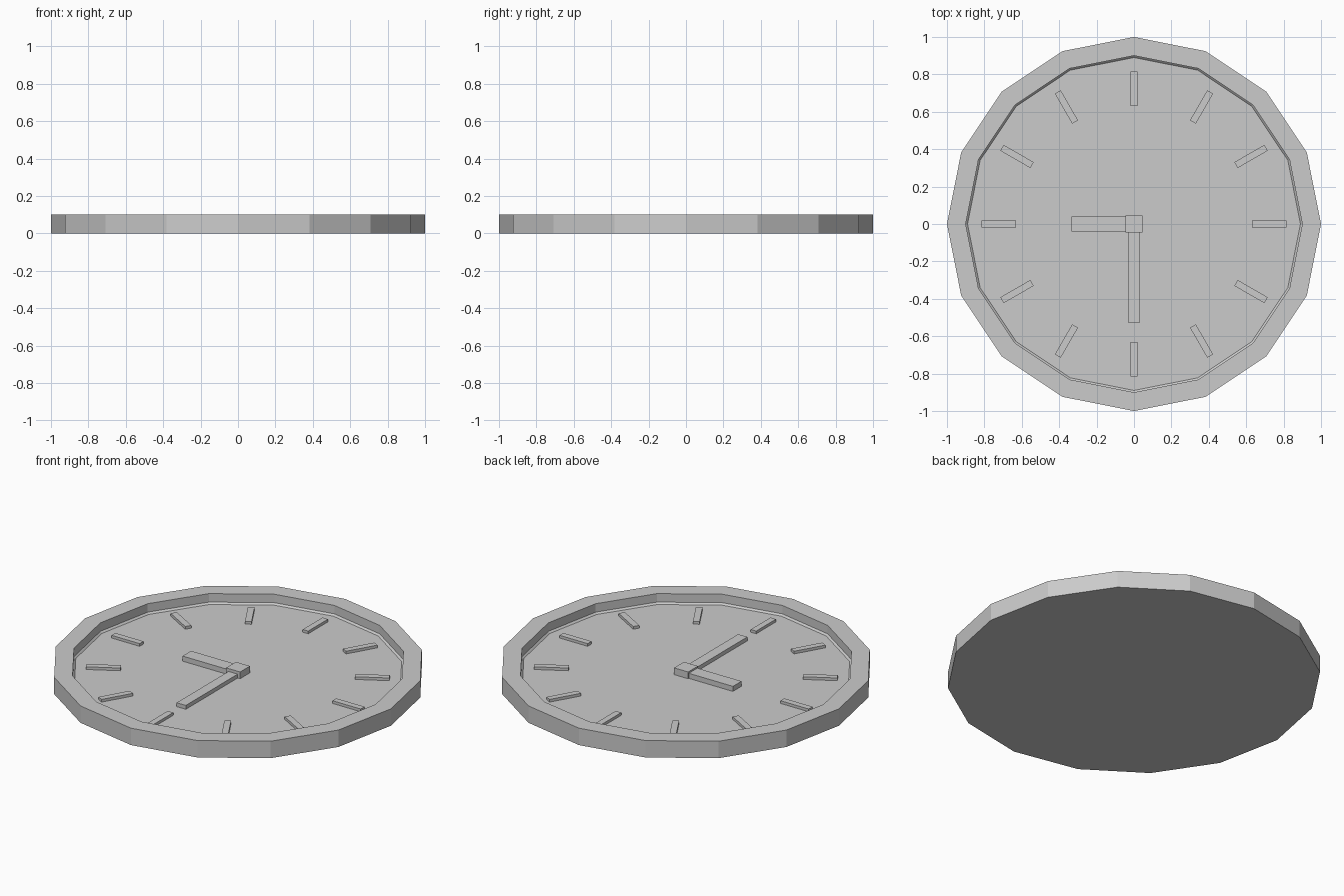
import bpy, bmesh
from math import cos, sin, pi
from mathutils import Matrix

if "Cube" in bpy.data.objects:
    bpy.data.objects.remove(bpy.data.objects["Cube"])

FLOOR = 0.04


def add_object(name, bm):
    bmesh.ops.recalc_face_normals(bm, faces=bm.faces)
    mesh = bpy.data.meshes.new(name)
    bm.to_mesh(mesh)
    bm.free()
    obj = bpy.data.objects.new(name, mesh)
    bpy.context.collection.objects.link(obj)
    return obj


def block(name, x0, x1, width, z1, angle=0.0):
    """Box lying on the dial, running outward along the given angle."""
    bm = bmesh.new()
    bmesh.ops.create_cube(bm, size=1)
    bmesh.ops.scale(bm, vec=(x1 - x0, width, z1 - FLOOR), verts=bm.verts)
    bmesh.ops.translate(bm, vec=((x0 + x1) / 2, 0, (z1 + FLOOR) / 2), verts=bm.verts)
    bmesh.ops.rotate(bm, cent=(0, 0, 0), matrix=Matrix.Rotation(angle, 3, 'Z'), verts=bm.verts)
    return add_object(name, bm)


# Case: 16-sided body with rim, inner wall, small chamfer and recessed dial
SIDES = 16
profile = [(1.0, 0.0), (1.0, 0.1), (0.9, 0.1), (0.9, 0.05), (0.89, FLOOR)]
bm = bmesh.new()
rings = [[bm.verts.new((r * cos(2 * pi * i / SIDES), r * sin(2 * pi * i / SIDES), z))
          for i in range(SIDES)] for r, z in profile]
for a, b in zip(rings, rings[1:]):
    for i in range(SIDES):
        j = (i + 1) % SIDES
        bm.faces.new((a[i], a[j], b[j], b[i]))
bm.faces.new(rings[0][::-1])
bm.faces.new(rings[-1])
add_object("clock_case", bm)

# Hour markers
for k in range(12):
    block(f"hour_marker_{k + 1}", 0.63, 0.815, 0.036, 0.056, k * pi / 6)

# Hands and central hub
block("hour_hand", 0.04, 0.335, 0.08, 0.07, pi)
block("minute_hand", 0.04, 0.53, 0.06, 0.063, -pi / 2)
block("hub", -0.046, 0.046, 0.092, 0.08)
